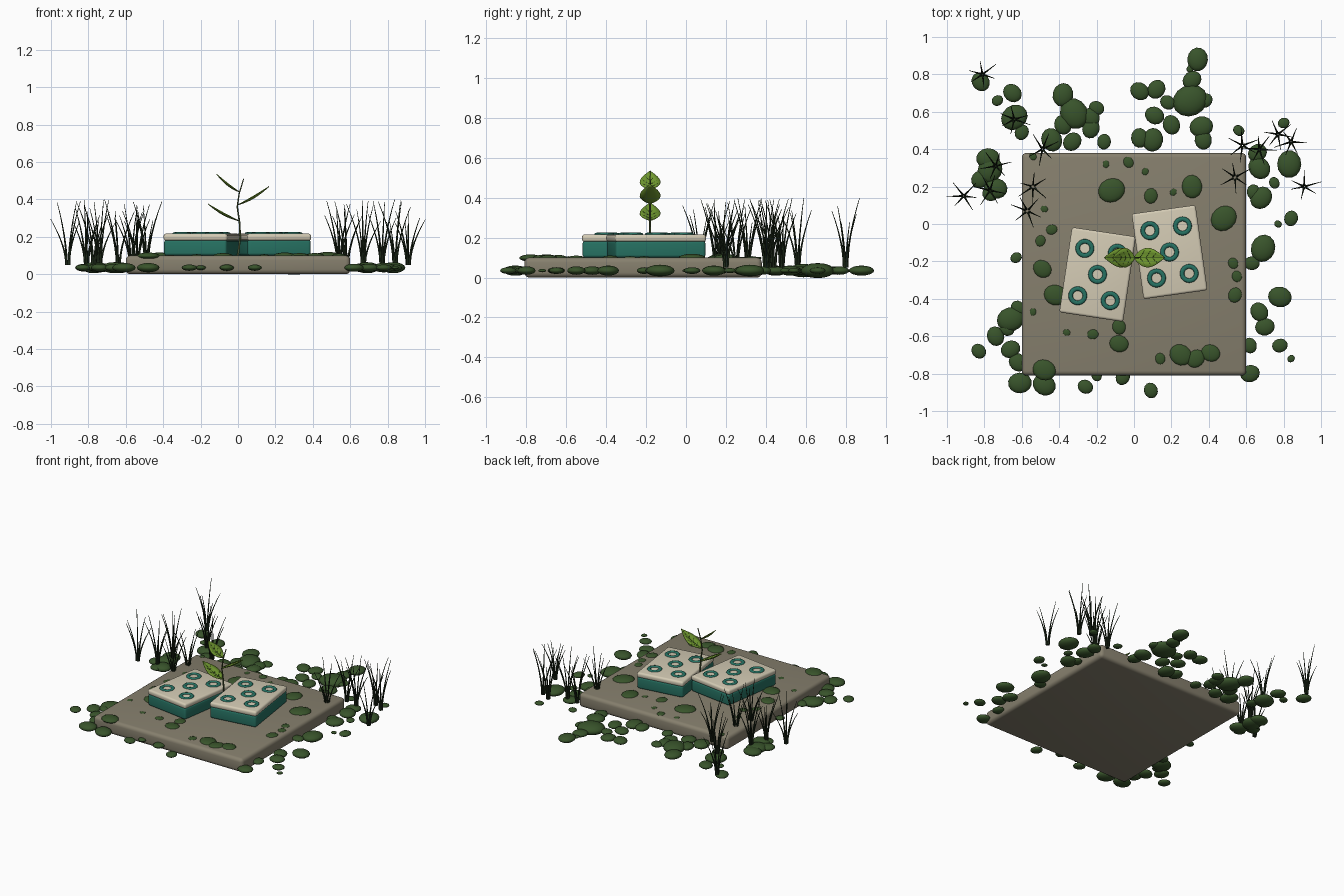
import bpy, bmesh, math, random
from mathutils import Matrix, Vector

random.seed(4)
if "Cube" in bpy.data.objects:
    bpy.data.objects.remove(bpy.data.objects["Cube"])


def material(name, r, g, b):
    m = bpy.data.materials.new(name)
    m.use_nodes = True
    m.diffuse_color = (r, g, b, 1)
    bsdf = m.node_tree.nodes["Principled BSDF"]
    bsdf.inputs["Base Color"].default_value = (r, g, b, 1)
    bsdf.inputs["Roughness"].default_value = 0.9
    return m


STONE = material("stone grey", 0.24, 0.215, 0.155)
CREAM = material("cream", 0.66, 0.60, 0.46)
TEAL = material("teal", 0.02, 0.17, 0.125)
MOSS = material("moss green", 0.04, 0.088, 0.024)
REED = material("dark reed green", 0.014, 0.026, 0.011)
LEAF = material("leaf green", 0.17, 0.33, 0.03)
STEM = material("stem green", 0.07, 0.10, 0.03)
VEIN = material("vein green", 0.03, 0.065, 0.012)


def finish(name, bm, mat, angle=40):
    mesh = bpy.data.meshes.new(name)
    bm.to_mesh(mesh)
    bm.free()
    mesh.materials.append(mat)
    ob = bpy.data.objects.new(name, mesh)
    bpy.context.collection.objects.link(ob)
    bpy.ops.object.select_all(action="DESELECT")
    ob.select_set(True)
    bpy.context.view_layer.objects.active = ob
    bpy.ops.object.shade_smooth_by_angle(angle=math.radians(angle))
    return ob


def rounded_box(name, mat, size, centre, bevel, turn=0):
    bm = bmesh.new()
    bmesh.ops.create_cube(bm, size=1, matrix=Matrix.Diagonal((*size, 1)))
    bmesh.ops.bevel(bm, geom=bm.edges[:], offset=bevel, segments=4,
                    profile=0.5, affect="EDGES")
    ob = finish(name, bm, mat)
    ob.location = centre
    ob.rotation_euler.z = turn


def tubes(name, mat, paths, depth, taper):
    """Thin tubes along lists of points, narrowing towards the end."""
    cu = bpy.data.curves.new(name, "CURVE")
    cu.dimensions = "3D"
    cu.bevel_depth = depth
    cu.bevel_resolution = 1
    cu.use_fill_caps = True
    for path in paths:
        sp = cu.splines.new("POLY")
        sp.points.add(len(path) - 1)
        for i, p in enumerate(path):
            sp.points[i].co = (*p, 1)
            sp.points[i].radius = 1 - taper * i / (len(path) - 1)
        sp.use_smooth = True
    cu.materials.append(mat)
    bpy.context.collection.objects.link(bpy.data.objects.new(name, cu))


def moss(name, spots, z, squash):
    """Flattened round cushions; spots are x, y, radius in hundredths."""
    bm = bmesh.new()
    for x, y, r in spots:
        r /= 100
        m = (Matrix.Translation((x / 100, y / 100, z))
             @ Matrix.Rotation(random.uniform(0, math.tau), 4, "Z")
             @ Matrix.Diagonal((r * 1.06, r * 0.92, r * squash, 1)))
        bmesh.ops.create_uvsphere(bm, u_segments=14, v_segments=8, radius=1, matrix=m)
    finish(name, bm, MOSS, 80)


# Stone slab
rounded_box("stone_slab", STONE, (1.2, 1.19, 0.1), (0, -0.215, 0.05), 0.025)

# Two layered tiles with five ring pips each
for side, x, y, turn in (("right", -0.195, -0.27, -8.5), ("left", 0.19, -0.15, 8)):
    turn = math.radians(turn)
    rounded_box(side + "_tile_base", TEAL, (0.34, 0.455, 0.085), (x, y, 0.1425), 0.014, turn)
    rounded_box(side + "_tile_top", CREAM, (0.345, 0.46, 0.038), (x, y, 0.198), 0.014, turn)
    for i, (u, v) in enumerate([(-1, -1), (1, -1), (0, 0), (-1, 1), (1, 1)]):
        spot = Matrix.Rotation(turn, 3, "Z") @ Vector((u * 0.088, v * 0.128, 0))
        bpy.ops.mesh.primitive_torus_add(
            major_radius=0.038, minor_radius=0.012, major_segments=28, minor_segments=8,
            location=(x + spot.x, y + spot.y, 0.217))
        ring = bpy.context.object
        ring.name = f"{side}_pip_ring_{i + 1}"
        ring.scale.z = 0.65
        ring.data.materials.append(TEAL)
        bpy.ops.object.shade_smooth()

# Moss cushions around and on the slab
back = [(34, 88, 6), (31, 77, 5), (3, 71, 5), (12, 72, 5), (30, 66, 9), (18, 65, 4),
        (11, 58, 5), (20, 53, 5), (3, 46, 5), (10, 45, 6), (36, 52, 6), (37, 45, 5),
        (30, 83, 2), (38, 66, 4), (-38, 69, 6), (-20, 62, 4), (-32, 59, 8), (-23, 57, 5),
        (-38, 53, 5), (-23, 51, 5), (-44, 45, 6), (-33, 44, 5), (-16, 44, 4),
        (-82, 76, 5), (-65, 70, 5), (-73, 66, 3), (-64, 57, 7), (-60, 49, 4),
        (-78, 35, 6), (-77, 29, 7), (-74, 19, 6), (-82, 24, 5), (-77, 16, 4)]
front = [(-83, -68, 4), (-66, -51, 7), (-74, -60, 5), (-68, -56, 4), (-66, -67, 5),
         (-62, -74, 5), (-62, -45, 4), (-61, -85, 6), (-48, -86, 6), (-63, -18, 3),
         (-26, -87, 4), (-6, -82, 4), (9, -89, 4), (-20, -81, 3), (62, -80, 5),
         (78, -65, 4), (84, -72, 2), (62, -65, 4), (70, -55, 5), (78, -39, 6),
         (67, -47, 5), (63, -21, 4), (69, -13, 7), (77, 0, 2), (84, 3, 4), (68, 14, 6),
         (64, 17, 4), (67, 30, 6), (83, 32, 7), (75, 22, 3), (80, 54, 3), (56, 50, 3),
         (66, 38, 5)]
upper = [(-12, 18, 7), (9, 15, 4), (31, 20, 6), (48, 3, 7), (-15, 32, 2), (-3, 33, 3),
         (6, 28, 2), (-48, 8, 2), (-44, -3, 3), (-50, -9, 3), (-49, -24, 5), (-42, -38, 6),
         (-54, -47, 2), (-36, -58, 2), (-22, -59, 3), (-8, -55, 4), (-8, -64, 5),
         (14, -72, 3), (25, -70, 6), (41, -69, 5), (33, -72, 5), (53, -21, 3),
         (55, -28, 3), (54, -38, 4), (-48, -78, 6), (21, 17, 2), (-54, 36, 2)]
moss("ground_moss_back", back, 0.035, 0.42)
moss("ground_moss_front", front, 0.035, 0.42)
moss("slab_moss", upper, 0.098, 0.3)

# Reed clumps: blades that rise and lean outwards
clumps = [(-81, 80), (-64, 56), (-49, 40), (-74, 31), (-91, 15), (-77, 18), (-54, 20),
          (-57, 7), (58, 42), (54, 25), (67, 40), (77, 48), (84, 44), (91, 20)]
for n, (cx, cy) in enumerate(clumps):
    blades, start = [], random.uniform(0, math.tau)
    for k in range(6):
        a = start + math.tau * k / 6 + random.uniform(-0.25, 0.25)
        reach, rise = random.uniform(0.06, 0.088), random.uniform(0.22, 0.35)
        blades.append([(cx / 100 + math.cos(a) * (0.008 + reach * t ** 1.7),
                        cy / 100 + math.sin(a) * (0.008 + reach * t ** 1.7),
                        0.05 + rise * t) for t in (i / 6 for i in range(7))])
    tubes(f"reed_clump_{n + 1}", REED, blades, 0.0065, 0.8)

# Seedling between the tiles
PY = -0.18
tubes("seedling_stem", STEM,
      [[(0.0, PY, 0.1), (0.012, PY, 0.2), (0.008, PY, 0.28), (-0.004, PY, 0.36),
        (0.006, PY, 0.43), (0.018, PY, 0.47), (0.03, PY, 0.51)]], 0.006, 0.5)


def leaf(name, x0, z0, x1, z1):
    """Pointed leaf, slightly folded along its rib, with thin veins."""
    def point(t, s):
        width = 0.052 * math.sin(math.pi * t ** 0.85)
        sag = 0.014 * math.sin(math.pi * t)
        return Vector((x0 + (x1 - x0) * t, PY + s * width,
                       z0 + (z1 - z0) * t - sag + 0.012 * abs(s) * math.sin(math.pi * t)))
    bm = bmesh.new()
    sides = (-1, -0.5, 0, 0.5, 1)
    rows = [[bm.verts.new(point(i / 10, s)) for s in sides] for i in range(11)]
    for a, b in zip(rows, rows[1:]):
        for j in range(4):
            quad = (a[j], a[j + 1], b[j + 1], b[j])
            bm.faces.new(quad if x1 < x0 else quad[::-1])
    bmesh.ops.remove_doubles(bm, verts=bm.verts[:], dist=0.0005)
    ob = finish(name, bm, LEAF, 60)
    solid = ob.modifiers.new("thickness", "SOLIDIFY")
    solid.thickness = 0.004
    solid.offset = 0
    lift = Vector((0, 0, 0.002))
    tubes(name + "_rib", VEIN, [[point(i / 10, 0) + lift for i in range(11)]], 0.0025, 0.5)
    tubes(name + "_veins", VEIN,
          [[point(t, 0) + lift, point(t + 0.08, s * 0.4) + lift, point(t + 0.15, s * 0.8) + lift]
           for t in (0.2, 0.4, 0.6) for s in (-1, 1)], 0.0014, 0.5)


leaf("lower_leaf", 0.006, 0.285, -0.16, 0.375)
leaf("middle_leaf", -0.002, 0.37, 0.165, 0.468)
leaf("upper_leaf", 0.006, 0.44, -0.115, 0.535)
